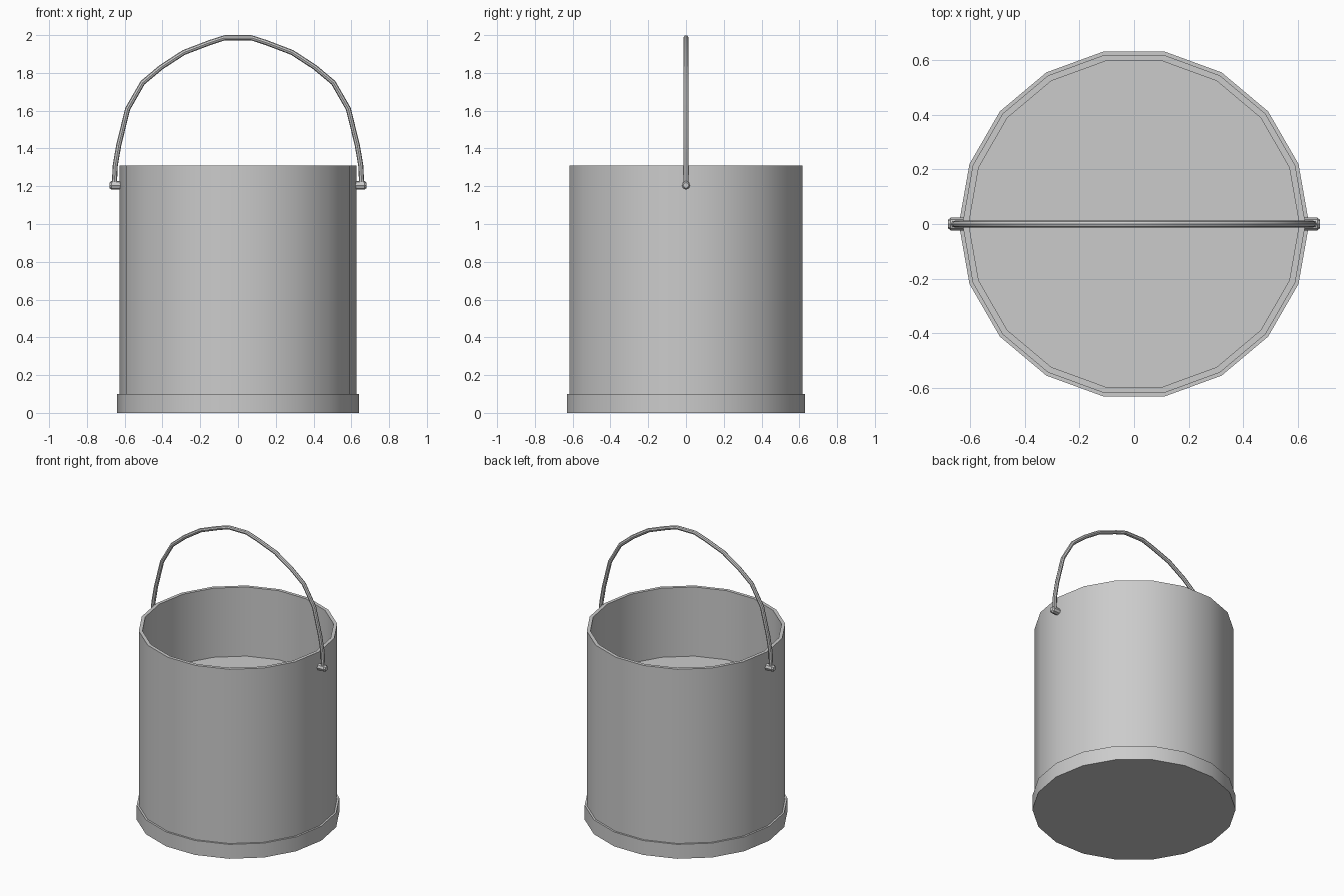
import bpy, bmesh, math
from mathutils import Matrix

cube = bpy.data.objects.get("Cube")
if cube:
    bpy.data.objects.remove(cube, do_unlink=True)

SIDES = 18

metal = bpy.data.materials.new("grey metal")
metal.use_nodes = True
metal.diffuse_color = (0.6, 0.6, 0.6, 1)
metal.node_tree.nodes["Principled BSDF"].inputs["Base Color"].default_value = (0.6, 0.6, 0.6, 1)


def finish(ob):
    """Give the part its colour and smooth its shallow edges."""
    ob.data.materials.clear()
    ob.data.materials.append(metal)
    bpy.ops.object.select_all(action='DESELECT')
    ob.select_set(True)
    bpy.context.view_layer.objects.active = ob
    bpy.ops.object.shade_smooth_by_angle(angle=math.radians(35))


def lathe(name, profile, sides, matrix=Matrix()):
    """Turn a list of (radius, height) rings around z, capping both ends."""
    bm = bmesh.new()
    rings = []
    for r, z in profile:
        rings.append([bm.verts.new((r * math.cos(2 * math.pi * i / sides),
                                    r * math.sin(2 * math.pi * i / sides), z))
                      for i in range(sides)])
    for a, b in zip(rings, rings[1:]):
        for i in range(sides):
            j = (i + 1) % sides
            bm.faces.new((a[i], a[j], b[j], b[i]))
    bm.faces.new(rings[0])
    bm.faces.new(rings[-1])
    bmesh.ops.recalc_face_normals(bm, faces=bm.faces)
    bm.transform(matrix)
    mesh = bpy.data.meshes.new(name)
    bm.to_mesh(mesh)
    bm.free()
    ob = bpy.data.objects.new(name, mesh)
    bpy.context.collection.objects.link(ob)
    finish(ob)
    return ob


# Bucket wall with its raised inner floor
lathe("bucket_body", [(0.604, 0.83), (0.604, 1.31), (0.627, 1.31), (0.627, 0.05)], SIDES)

# Wider band around the foot
lathe("base_band", [(0.64, 0.0), (0.64, 0.1)], SIDES)

# Pivot studs that hold the handle
for name, side in (("left_pivot", 1), ("right_pivot", -1)):
    place = Matrix.Translation((0, 0, 1.205)) @ Matrix.Rotation(side * math.pi / 2, 4, 'Y')
    lathe(name, [(0.023, 0.61), (0.023, 0.67), (0.015, 0.68)], 8, place)

# Arched wire handle, mirrored from one half
half = [(0.655, 1.205), (0.65, 1.31), (0.631, 1.42), (0.584, 1.61), (0.505, 1.748),
        (0.407, 1.83), (0.287, 1.908), (0.148, 1.961), (0.07, 1.986)]
path = [(-x, z) for x, z in half] + half[::-1]
curve = bpy.data.curves.new("handle", 'CURVE')
curve.dimensions = '3D'
curve.bevel_depth = 0.0135
curve.bevel_resolution = 2
curve.use_fill_caps = True
spline = curve.splines.new('POLY')
spline.points.add(len(path) - 1)
for point, (x, z) in zip(spline.points, path):
    point.co = (x, 0, z, 1)
handle = bpy.data.objects.new("handle", curve)
bpy.context.collection.objects.link(handle)
bpy.ops.object.select_all(action='DESELECT')
handle.select_set(True)
bpy.context.view_layer.objects.active = handle
bpy.ops.object.convert(target='MESH')
finish(bpy.context.view_layer.objects.active)
